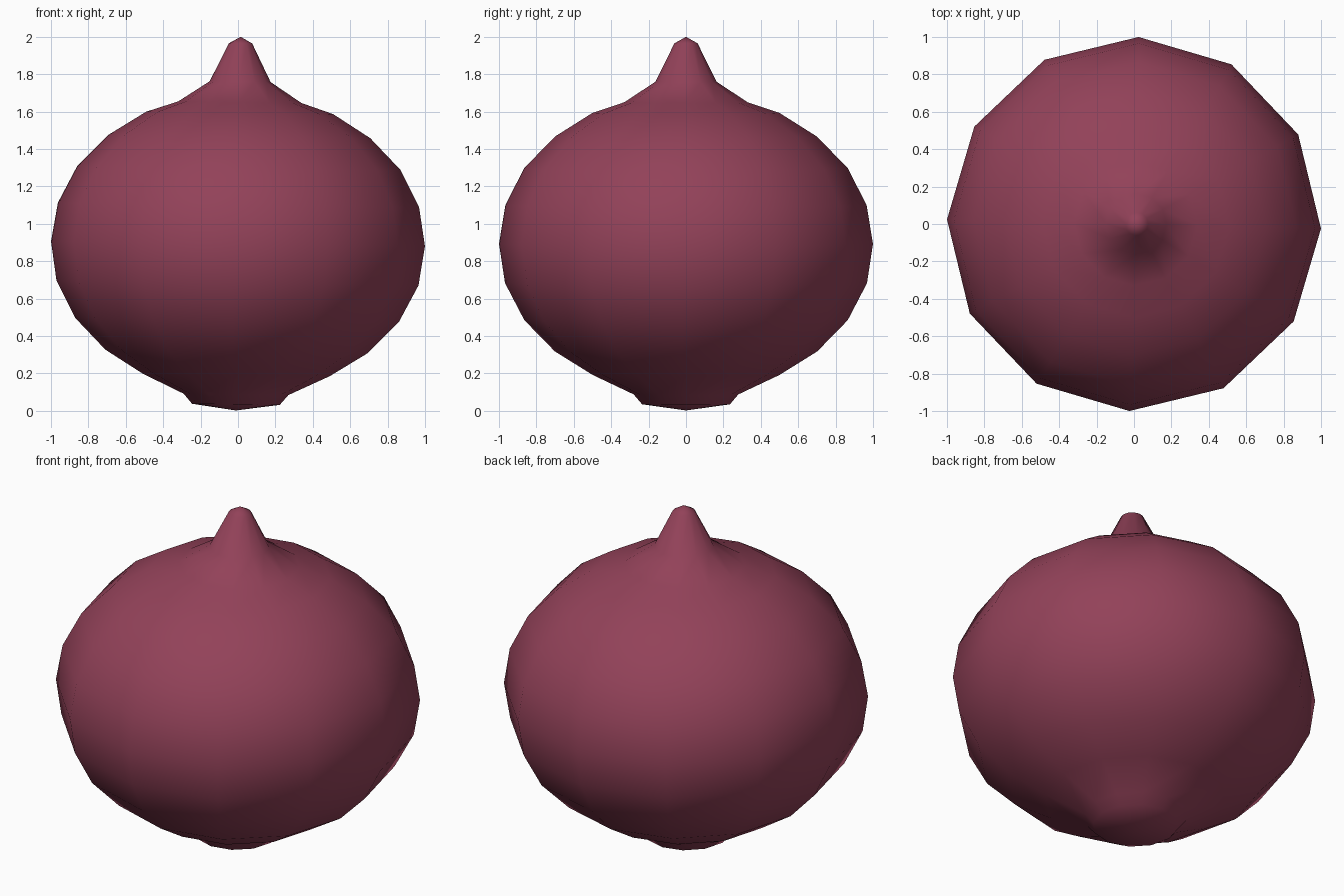
import bpy, bmesh, math
from mathutils import Matrix

if "Cube" in bpy.data.objects:
    bpy.data.objects.remove(bpy.data.objects["Cube"])

SIDES = 12
TURN = math.radians(-1.4)

# bulb outline from root to tip: (radius, height)
PROFILE = [(0.235, 0.035), (0.28, 0.088), (0.50, 0.192), (0.702, 0.318),
           (0.865, 0.485), (0.968, 0.683), (1.0, 0.893), (0.966, 1.10),
           (0.865, 1.298), (0.70, 1.467), (0.50, 1.593), (0.33, 1.65),
           (0.163, 1.76), (0.062, 1.965)]

skin = bpy.data.materials.new("purple_skin")
skin.diffuse_color = (0.29, 0.054, 0.10, 1)
skin.use_nodes = True
skin.node_tree.nodes["Principled BSDF"].inputs["Base Color"].default_value = skin.diffuse_color

# lathe the outline into twelve-sided rings
bm = bmesh.new()
rings = []
for r, z in PROFILE:
    angles = [TURN + 2 * math.pi * i / SIDES for i in range(SIDES)]
    rings.append([bm.verts.new((r * math.cos(a), r * math.sin(a), z)) for a in angles])
for low, high in zip(rings, rings[1:]):
    for i in range(SIDES):
        j = (i + 1) % SIDES
        bm.faces.new((low[i], low[j], high[j], high[i]))

# close the root and the tip with fans
root = bm.verts.new((0, 0, 0.002))
tip = bm.verts.new((0, 0, 2.0))
for i in range(SIDES):
    j = (i + 1) % SIDES
    bm.faces.new((rings[0][j], rings[0][i], root))
    bm.faces.new((rings[-1][i], rings[-1][j], tip))

# slight lean to the right
lean = Matrix.Rotation(math.radians(0.75), 3, 'Y')
bmesh.ops.rotate(bm, verts=bm.verts, cent=(0, 0, 0.893), matrix=lean)
for f in bm.faces:
    f.smooth = True

mesh = bpy.data.meshes.new("onion_bulb")
bm.to_mesh(mesh)
bm.free()
mesh.materials.append(skin)
onion = bpy.data.objects.new("onion_bulb", mesh)
bpy.context.collection.objects.link(onion)
